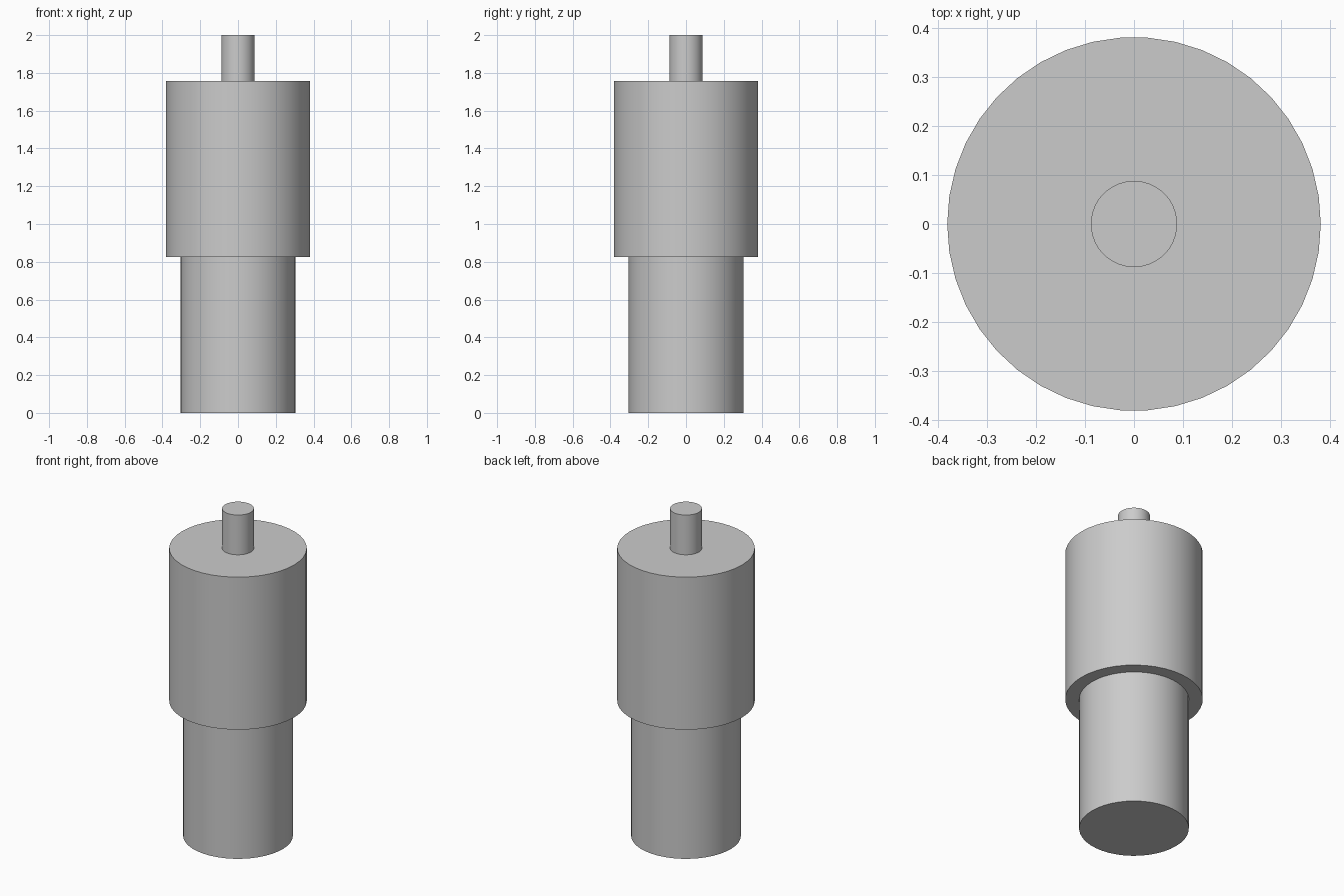
import bpy
import math

# Remove the default object
cube = bpy.data.objects.get("Cube")
if cube:
    bpy.data.objects.remove(cube, do_unlink=True)

# Single plain grey
GREY = (0.6, 0.6, 0.6, 1.0)
grey = bpy.data.materials.new("plain_grey")
grey.use_nodes = True
grey.diffuse_color = GREY
grey.node_tree.nodes["Principled BSDF"].inputs["Base Color"].default_value = GREY


def add_cylinder(name, radius, bottom, top):
    """Upright capped cylinder between two heights, with a vertex on +x."""
    bpy.ops.mesh.primitive_cylinder_add(
        vertices=42, radius=radius, depth=top - bottom,
        location=(0, 0, (bottom + top) / 2), rotation=(0, 0, math.pi / 2))
    part = bpy.context.object
    part.name = name
    part.data.materials.append(grey)
    bpy.ops.object.shade_smooth_by_angle(angle=math.radians(30))
    return part


# Stepped body: narrow base, wide barrel, thin pin
add_cylinder("lower_body", 0.304, 0.0, 0.825)
add_cylinder("upper_barrel", 0.381, 0.825, 1.757)
add_cylinder("top_pin", 0.088, 1.757, 2.0)
